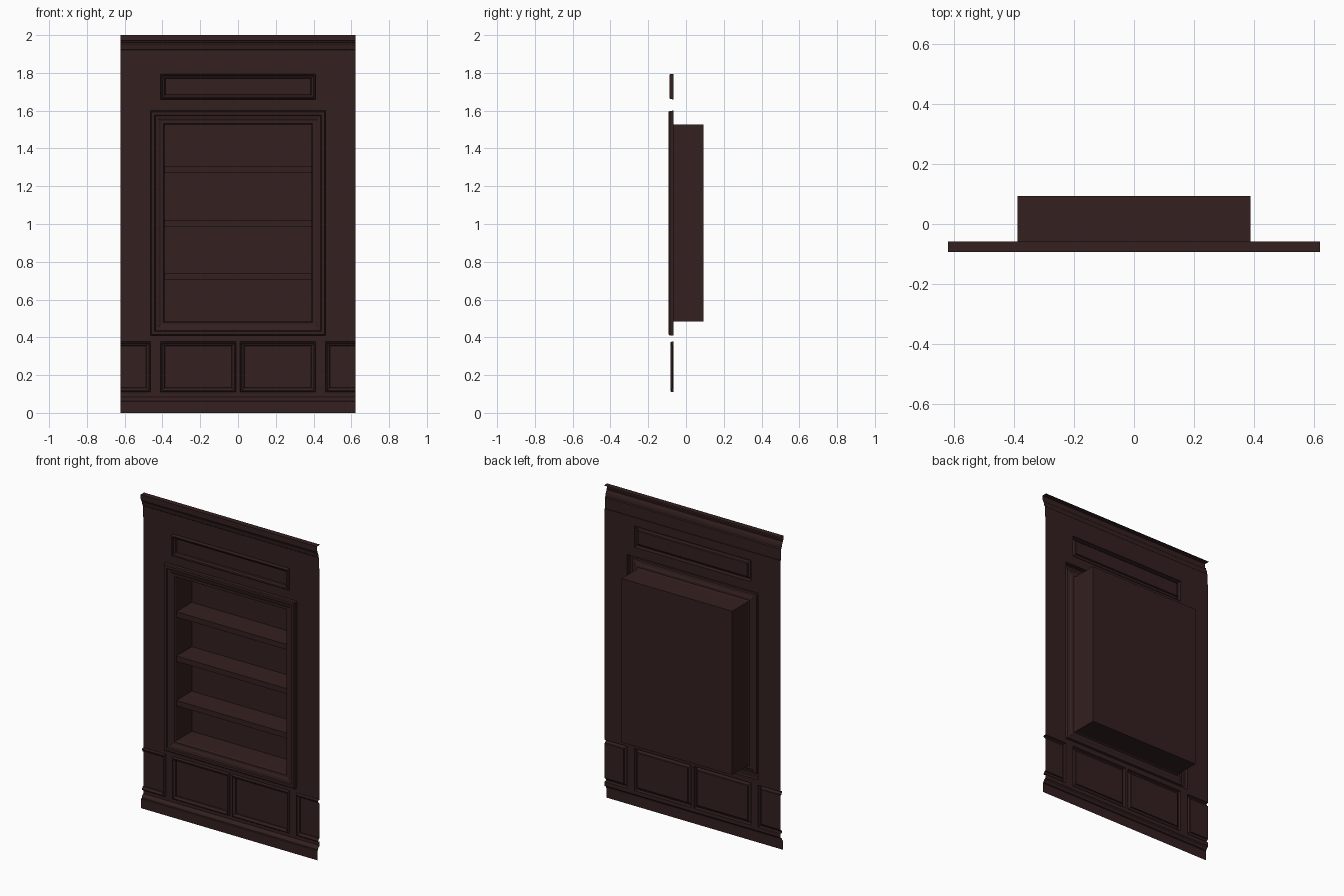
import bpy, bmesh
from mathutils import Vector

if "Cube" in bpy.data.objects:
    bpy.data.objects.remove(bpy.data.objects["Cube"])

W = 0.621       # half width of the wall
WALL = -0.066   # depth of the flat wall sheet
wood = bpy.data.materials.new("dark_wood")
wood.diffuse_color = (0.034, 0.014, 0.014, 1)
wood.use_nodes = True
wood.node_tree.nodes["Principled BSDF"].inputs["Base Color"].default_value = wood.diffuse_color


def finish(name, bm):
    bmesh.ops.remove_doubles(bm, verts=bm.verts, dist=1e-5)
    me = bpy.data.meshes.new(name)
    bm.to_mesh(me)
    bm.free()
    me.materials.append(wood)
    ob = bpy.data.objects.new(name, me)
    bpy.context.collection.objects.link(ob)
    return ob


def quad(bm, pts):
    return bm.faces.new([bm.verts.new(p) for p in pts])


def trim(name, profile):
    """Horizontal strip: a (y, z) profile, bottom to top, run across the wall."""
    bm = bmesh.new()
    for (y0, z0), (y1, z1) in zip(profile, profile[1:]):
        quad(bm, [(-W, y0, z0), (W, y0, z0), (W, y1, z1), (-W, y1, z1)])
    return finish(name, bm)


def frame(name, rect, profile, fill=True):
    """Mitred moulding from (inset, y) steps around a rectangle x0, x1, z0, z1."""
    x0, x1, z0, z1 = rect
    bm = bmesh.new()
    loops = [[(x0 + i, y, z0 + i), (x1 - i, y, z0 + i),
              (x1 - i, y, z1 - i), (x0 + i, y, z1 - i)] for i, y in profile]
    for a, b in zip(loops, loops[1:]):
        for k in range(4):
            n = (k + 1) % 4
            quad(bm, [a[k], a[n], b[n], b[k]])
    if fill:
        quad(bm, loops[-1])
    # trim whatever runs past the ends of the wall
    for s in (-1, 1):
        bmesh.ops.bisect_plane(bm, geom=bm.verts[:] + bm.edges[:] + bm.faces[:],
                               plane_co=Vector((s * W, 0, 0)),
                               plane_no=Vector((s, 0, 0)), clear_outer=True)
    return finish(name, bm)


# openings in the wall sheet
main = (-0.463, 0.463, 0.41, 1.60)
top = (-0.411, 0.411, 1.66, 1.795)
lower = [(-0.87, -0.463, 0.11, 0.378), (-0.411, -0.01, 0.11, 0.378),
         (0.01, 0.411, 0.11, 0.378), (0.463, 0.87, 0.11, 0.378)]
holes = [main, top] + lower

# flat wall with the openings left out
bm = bmesh.new()
xs = sorted({-W, W} | {x for h in holes for x in h[:2] if abs(x) < W})
zs = sorted({0.085, 1.85} | {z for h in holes for z in h[2:]})
for a, b in zip(xs, xs[1:]):
    for c, d in zip(zs, zs[1:]):
        mx, mz = (a + b) / 2, (c + d) / 2
        if not any(h[0] < mx < h[1] and h[2] < mz < h[3] for h in holes):
            quad(bm, [(a, WALL, c), (b, WALL, c), (b, WALL, d), (a, WALL, d)])
finish("wall", bm)

# skirting and cornice
trim("skirting", [(-0.088, 0), (-0.088, 0.06), (-0.082, 0.063), (-0.081, 0.07),
                  (-0.076, 0.077), (-0.071, 0.08), (WALL, 0.085)])
trim("cornice", [(WALL, 1.85), (-0.07, 1.85), (-0.07, 1.92), (-0.076, 1.925),
                 (-0.077, 1.932), (-0.079, 1.945), (-0.085, 1.958),
                 (-0.088, 1.962), (-0.088, 1.97), (-0.093, 1.972),
                 (-0.093, 2.0), (-0.059, 2.0)])

# panels with raised mouldings
small = [(0, WALL), (0.001, -0.077), (0.004, -0.081), (0.009, -0.081),
         (0.013, -0.077), (0.018, -0.074), (0.022, -0.072), (0.024, WALL)]
for i, r in enumerate(lower):
    frame(f"lower_panel_{i + 1}", r, small)
frame("upper_panel", top, [(0, WALL), (0.001, -0.082), (0.004, -0.087),
                           (0.009, -0.087), (0.012, -0.08), (0.019, -0.076),
                           (0.023, -0.074), (0.026, WALL)])

# moulding round the bookcase opening
frame("bookcase_moulding", main,
      [(0, WALL), (0.001, -0.086), (0.006, -0.092), (0.022, -0.092),
       (0.026, -0.084), (0.044, -0.08), (0.05, -0.076), (0.056, -0.074),
       (0.068, -0.074), (0.073, WALL)], fill=False)

# recessed bookcase box, open at the front
frame("bookcase_box", (-0.39, 0.39, 0.483, 1.527), [(0, WALL), (0, 0.093)])

# shelves
for i, z in enumerate((0.722, 1.005, 1.287)):
    bm = bmesh.new()
    bmesh.ops.create_cube(bm, size=1)
    y0, y1 = -0.064, 0.093
    for v in bm.verts:
        v.co = (v.co.x * 0.78, (y0 + y1) / 2 + v.co.y * (y1 - y0), z + v.co.z * 0.034)
    finish(f"shelf_{i + 1}", bm)
